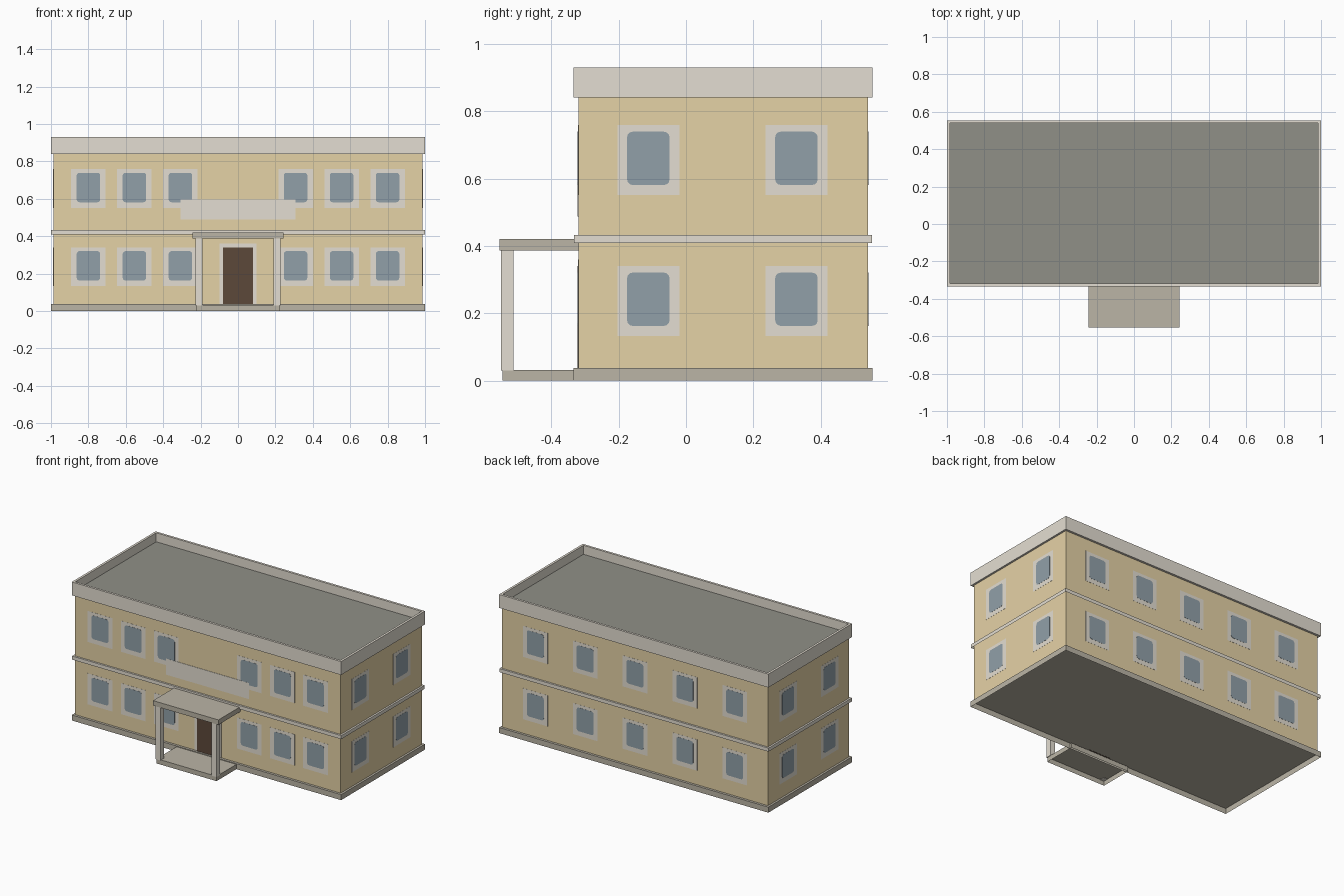
import bpy, bmesh, math
from mathutils import Matrix, Vector

if "Cube" in bpy.data.objects:
    bpy.data.objects.remove(bpy.data.objects["Cube"])


def material(name, r, g, b):
    lin = [(c / 255 / 12.92 if c < 11 else ((c / 255 + 0.055) / 1.055) ** 2.4) for c in (r, g, b)]
    m = bpy.data.materials.new(name)
    m.diffuse_color = (*lin, 1)
    m.use_nodes = True
    m.node_tree.nodes["Principled BSDF"].inputs["Base Color"].default_value = m.diffuse_color
    return m


WALL = material("tan wall", 229, 210, 166)
TRIM = material("pale stone", 228, 222, 210)
STONE = material("grey stone", 187, 181, 166)
GLASS = material("blue grey glass", 145, 160, 169)
DOOR = material("dark brown wood", 92, 72, 58)
ROOF = material("roof grey", 144, 144, 135)

YC = 0.11               # centre of the main block in depth
WX, WY = 0.987, 0.43    # wall half sizes
OX, OY = 1.0, 0.4445    # base and parapet half sizes


def finish(name, bm, mat):
    me = bpy.data.meshes.new(name)
    bm.to_mesh(me)
    bm.free()
    me.materials.append(mat)
    ob = bpy.data.objects.new(name, me)
    bpy.context.collection.objects.link(ob)
    return ob


def box(name, x, y, z, mat, bottom=True):
    """Box from (min, max) ranges, optionally open underneath."""
    bm = bmesh.new()
    size = Vector((x[1] - x[0], y[1] - y[0], z[1] - z[0]))
    mid = Vector((sum(x) / 2, sum(y) / 2, sum(z) / 2))
    bmesh.ops.create_cube(bm, size=1, matrix=Matrix.Translation(mid) @ Matrix.Diagonal((*size, 1)))
    if not bottom:
        bm.normal_update()
        low = [f for f in bm.faces if f.normal.z < -0.5]
        bmesh.ops.delete(bm, geom=low, context='FACES')
    return finish(name, bm, mat)


def plate(name, angle, along, z, w, h, proud, mat, radius=0.0):
    """Thin plate on a wall; angle 0 = front, 90 = right, 180 = back, 270 = left."""
    bm = bmesh.new()
    bmesh.ops.create_cube(bm, size=1, matrix=Matrix.Diagonal((w, proud + 0.002, h, 1)))
    if radius:
        edges = [e for e in bm.edges if abs(e.verts[0].co.y - e.verts[1].co.y) > 1e-5]
        bmesh.ops.bevel(bm, geom=edges, offset=radius, segments=3, profile=0.5, affect='EDGES')
    dist = WY if angle in (0, 180) else WX
    bm.transform(Matrix.Translation((0, YC, 0))
                 @ Matrix.Rotation(math.radians(angle), 4, 'Z')
                 @ Matrix.Translation((along, -dist - proud / 2 + 0.001, z)))
    return finish(name, bm, mat)


def window(angle, along, z):
    plate("window_frame", angle, along, z, 0.184, 0.208, 0.0008, TRIM)
    plate("window_glass", angle, along, z + 0.005, 0.126, 0.158, 0.0016, GLASS, 0.016)


# main block; base and floor band are open underneath
box("walls", (-WX, WX), (YC - WY, YC + WY), (0.038, 0.86), WALL)
box("base", (-OX, OX), (YC - OY, YC + OY), (0, 0.037), STONE, bottom=False)
box("floor_band", (-0.999, 0.999), (YC - 0.4425, YC + 0.4425), (0.408, 0.432), TRIM, bottom=False)

# parapet: open ring with the roof set inside
T = 0.0155
for s in (-1, 1):
    xs = sorted((s * OX, s * (OX - T)))
    box("parapet_side", xs, (YC - OY, YC + OY), (0.84, 0.93), TRIM)
    ys = sorted((YC + s * OY, YC + s * (OY - T)))
    box("parapet_long", (-OX + T, OX - T), ys, (0.84, 0.93), TRIM)
box("roof", (-OX + T, OX - T), (YC - OY + T, YC + OY - T), (0.85, 0.87), ROOF)

# windows on two floors
for z in (0.2365, 0.655):
    for s in (-1, 1):
        for x in (0.308, 0.554, 0.8):
            window(0, s * x, z)
    for i in range(-2, 3):
        window(180, i * 0.37, z)
    for y in (-0.222, 0.218):
        window(90, y, z)
        window(270, -y, z)

# blank panel above the entrance
plate("entrance_panel", 0, 0, 0.542, 0.615, 0.108, 0.0024, TRIM)

# entrance door
plate("door_frame", 0, 0, 0.199, 0.2, 0.322, 0.001, TRIM)
plate("door", 0, 0, 0.188, 0.16, 0.304, 0.0024, DOOR)

# porch
box("porch_slab", (-0.222, 0.222), (-0.545, YC - WY), (0, 0.032), STONE, bottom=False)
box("porch_canopy", (-0.243, 0.243), (-0.5545, YC - WY), (0.387, 0.42), STONE, bottom=False)
for s in (-1, 1):
    box("porch_post", sorted((s * 0.19, s * 0.226)), (-0.55, -0.512), (0.03, 0.418), TRIM)
